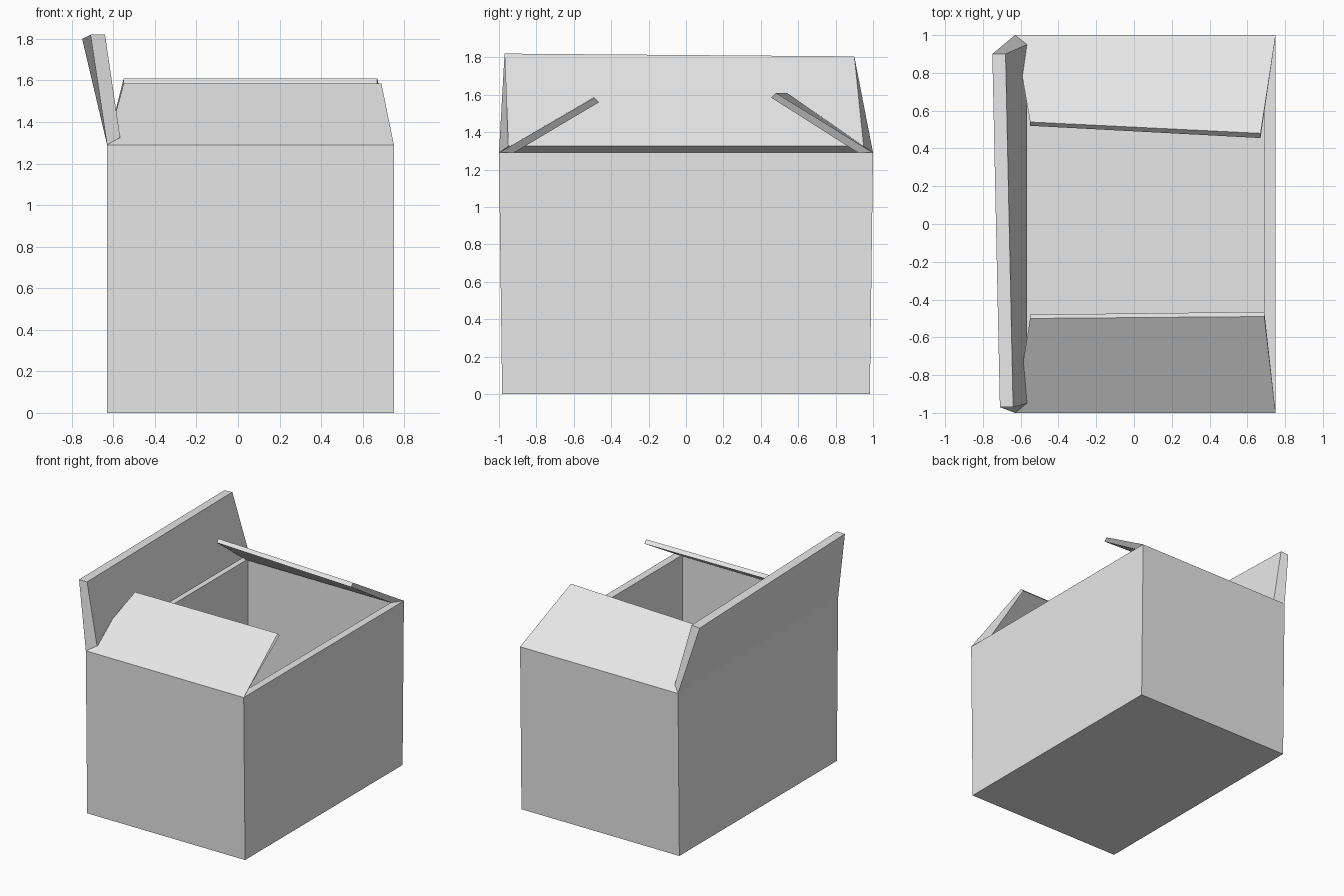
import bpy
import bmesh
from mathutils import Vector

old = bpy.data.objects.get("Cube")
if old:
    bpy.data.objects.remove(old, do_unlink=True)

LEFT, RIGHT, DEPTH, RIM, WALL = -0.63, 0.75, 1.0, 1.29, 0.06

# Plain grey card
card = bpy.data.materials.new("grey_card")
card.use_nodes = True
card.diffuse_color = (0.8, 0.8, 0.8, 1)
card.node_tree.nodes["Principled BSDF"].inputs["Base Color"].default_value = card.diffuse_color


def finish(bm, name):
    bmesh.ops.recalc_face_normals(bm, faces=bm.faces)
    mesh = bpy.data.meshes.new(name)
    bm.to_mesh(mesh)
    bm.free()
    mesh.materials.append(card)
    obj = bpy.data.objects.new(name, mesh)
    bpy.context.collection.objects.link(obj)
    return obj


def flap(name, outer, inner):
    """Slab between two quads, each listed hinge, hinge, tip, tip."""
    bm = bmesh.new()
    a = [bm.verts.new(p) for p in outer]
    b = [bm.verts.new(p) for p in inner]
    bm.faces.new(a)
    bm.faces.new(b[::-1])
    for i in range(4):
        j = (i + 1) % 4
        bm.faces.new((a[i], b[i], b[j], a[j]))
    return finish(bm, name)


# Open box: slightly narrower at the foot, hollowed through the rim
bm = bmesh.new()
bmesh.ops.create_cube(bm, size=1)
for v in bm.verts:
    top = v.co.z > 0
    y = DEPTH if top else 0.983
    v.co = Vector((RIGHT if v.co.x > 0 else LEFT,
                   y if v.co.y > 0 else -y,
                   RIM if top else 0))
bm.normal_update()
lid = max(bm.faces, key=lambda f: f.calc_center_median().z)
bmesh.ops.inset_region(bm, faces=[lid], thickness=WALL, use_even_offset=True)
well = bmesh.ops.extrude_discrete_faces(bm, faces=[lid])["faces"][0]
bmesh.ops.translate(bm, verts=well.verts, vec=(0, 0, WALL - RIM))
finish(bm, "box_body")

# Front and back flaps lean inward and taper toward the tip
flap("front_flap",
     [(LEFT, -DEPTH, RIM), (RIGHT, -DEPTH, RIM), (0.69, -0.49, 1.585), (-0.55, -0.5, 1.585)],
     [(-0.57, -0.92, RIM), (0.69, -0.92, RIM), (0.69, -0.465, 1.56), (-0.55, -0.48, 1.56)])
flap("back_flap",
     [(LEFT, DEPTH, RIM), (RIGHT, DEPTH, RIM), (0.67, 0.48, 1.61), (-0.55, 0.54, 1.61)],
     [(-0.57, 0.92, RIM), (0.69, 0.92, RIM), (0.67, 0.455, 1.585), (-0.55, 0.52, 1.585)])

# Side flap stands up and leans outward
flap("right_flap",
     [(LEFT, -DEPTH, RIM), (LEFT, DEPTH, RIM), (-0.75, 0.9, 1.8), (-0.71, -0.97, 1.82)],
     [(-0.567, -0.95, 1.325), (-0.567, 0.95, 1.325), (-0.68, 0.9, 1.805), (-0.64, -0.97, 1.82)])
